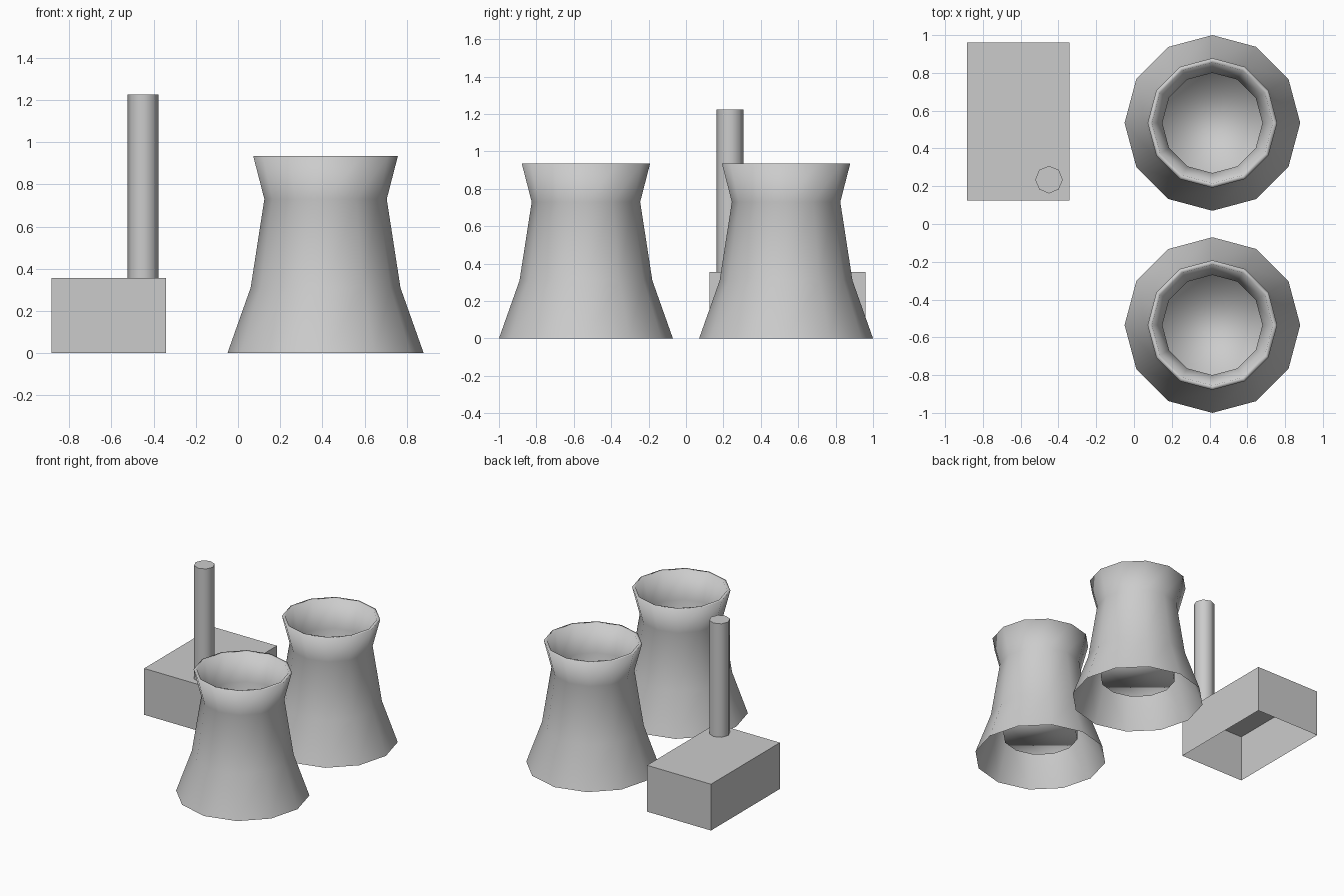
import bpy
import bmesh
from math import cos, sin, tau, radians

cube = bpy.data.objects.get("Cube")
if cube:
    bpy.data.objects.remove(cube, do_unlink=True)

# Single concrete colour
concrete = bpy.data.materials.new("concrete_grey")
concrete.use_nodes = True
grey = (0.6, 0.6, 0.6, 1)
concrete.diffuse_color = grey
concrete.node_tree.nodes["Principled BSDF"].inputs["Base Color"].default_value = grey


def finish(name, bm, location, smooth_angle=None):
    mesh = bpy.data.meshes.new(name)
    bm.to_mesh(mesh)
    bm.free()
    mesh.materials.append(concrete)
    obj = bpy.data.objects.new(name, mesh)
    obj.location = location
    bpy.context.collection.objects.link(obj)
    if smooth_angle:
        bpy.ops.object.select_all(action='DESELECT')
        obj.select_set(True)
        bpy.context.view_layer.objects.active = obj
        bpy.ops.object.shade_smooth_by_angle(angle=radians(smooth_angle))
    return obj


def lathe(profile, sides):
    """Turn (radius, height) points around z and cap the last ring."""
    bm = bmesh.new()
    rings = [[bm.verts.new((r * cos(tau * i / sides), r * sin(tau * i / sides), z))
              for i in range(sides)] for r, z in profile]
    for low, high in zip(rings, rings[1:]):
        for i in range(sides):
            j = (i + 1) % sides
            bm.faces.new((low[i], low[j], high[j], high[i]))
    bm.faces.new(rings[-1])
    return bm


# Cooling towers: outer shell, rim, inner throat and raised inner floor
tower_profile = [(0.465, 0), (0.355, 0.31), (0.29, 0.73), (0.343, 0.935),
                 (0.32, 0.935), (0.265, 0.73), (0.265, 0.17)]
for side, y in (("front", -0.535), ("back", 0.535)):
    finish(f"cooling_tower_{side}", lathe(tower_profile, 12), (0.415, y, 0), 180)

# Chimney standing on the building roof
finish("chimney", lathe([(0.073, 0.355), (0.073, 1.225)], 8), (-0.45, 0.235, 0), 60)

# Building: a box with an open underside
bm = bmesh.new()
bmesh.ops.create_cube(bm, size=1)
bmesh.ops.scale(bm, vec=(0.543, 0.835, 0.355), verts=bm.verts)
bm.normal_update()
underside = [f for f in bm.faces if f.normal.z < -0.5]
bmesh.ops.delete(bm, geom=underside, context='FACES_ONLY')
finish("building", bm, (-0.613, 0.543, 0.1775))
